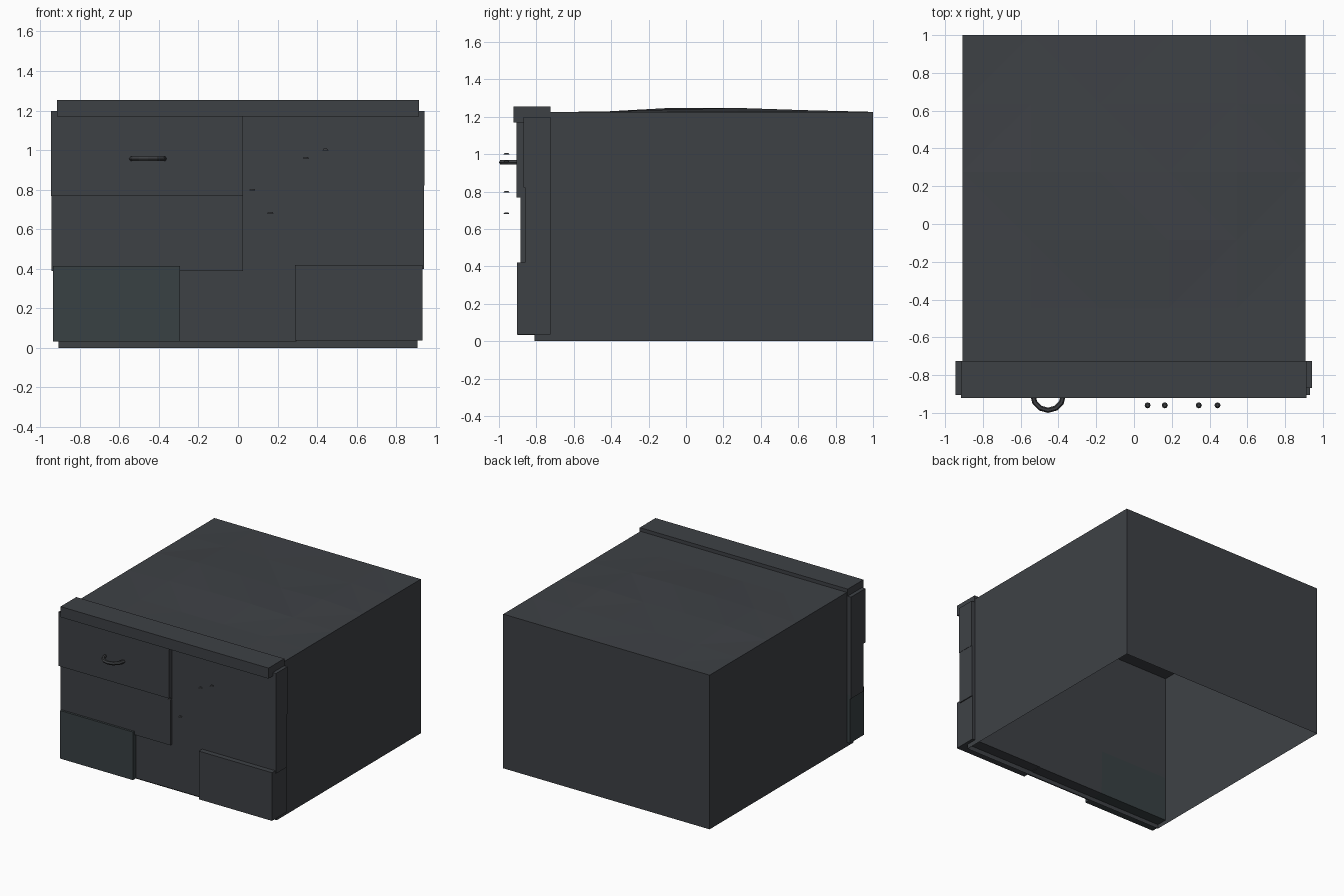
import bpy, bmesh, math
from mathutils import Vector, Matrix

if "Cube" in bpy.data.objects:
    bpy.data.objects.remove(bpy.data.objects["Cube"])


def material(name, rgb):
    m = bpy.data.materials.new(name)
    m.diffuse_color = (*rgb, 1)
    m.use_nodes = True
    m.node_tree.nodes["Principled BSDF"].inputs["Base Color"].default_value = m.diffuse_color
    return m


slate = material("slate_paint", (0.048, 0.053, 0.060))
teal = material("teal_slate_paint", (0.040, 0.052, 0.056))
iron = material("dark_iron", (0.045, 0.048, 0.052))


def finish(bm, name, mat):
    me = bpy.data.meshes.new(name)
    bm.to_mesh(me)
    bm.free()
    me.materials.append(mat)
    ob = bpy.data.objects.new(name, me)
    bpy.context.collection.objects.link(ob)
    return ob


def box(name, x, y, z, mat=slate):
    bm = bmesh.new()
    bmesh.ops.create_cube(bm, size=1)
    for v in bm.verts:
        v.co = Vector([(a + b) / 2 + c * (b - a) for (a, b), c in zip((x, y, z), v.co)])
    return finish(bm, name, mat)


# Cabinet shell: gently uneven top, walls pulled down from its rim, open underneath
bm = bmesh.new()
bmesh.ops.create_grid(bm, x_segments=5, y_segments=5, size=1)
row_height = [0, 0.001, 0.021, 0.021, 0.009, 0]
for v in bm.verts:
    i, j = round((v.co.x + 1) * 2.5), round((v.co.y + 1) * 2.5)
    bump = row_height[j] * (0 if i in (0, 5) else 1 if (i + j) % 3 else 0.6)
    v.co = Vector((v.co.x * 0.908, 0.095 + v.co.y * 0.905, 1.226 + bump))
rim = [e for e in bm.edges if e.is_boundary]
new = bmesh.ops.extrude_edge_only(bm, edges=rim)["geom"]
for v in new:
    if isinstance(v, bmesh.types.BMVert):
        v.co.z = 0
bmesh.ops.dissolve_limit(bm, angle_limit=0.001, verts=[v for v in bm.verts if v.co.z < 0.01],
                         edges=[e for e in bm.edges if min(v.co.z for v in e.verts) < 0.01])
bmesh.ops.triangulate(bm, faces=[f for f in bm.faces if abs(f.normal.z) > 0.5])
bmesh.ops.recalc_face_normals(bm, faces=bm.faces)
if max(bm.faces, key=lambda f: f.calc_center_median().z).normal.z < 0:
    bmesh.ops.reverse_faces(bm, faces=bm.faces)
finish(bm, "cabinet_shell", slate)

# Front top rail
BACK = -0.724
box("top_rail", (-0.916, 0.914), (-0.922, BACK), (1.17, 1.254))

# Drawer fronts, each with its own depth
fronts = [
    ("upper_left_drawer", (-0.945, 0.025), -0.905, (0.768, 1.198), slate),
    ("middle_left_drawer", (-0.943, 0.025), -0.885, (0.388, 0.770), slate),
    ("upper_right_drawer", (0.020, 0.942), -0.868, (0.822, 1.198), slate),
    ("middle_right_drawer", (0.020, 0.940), -0.862, (0.400, 0.824), slate),
    ("lower_left_drawer", (-0.935, -0.293), -0.902, (0.033, 0.415), teal),
    ("lower_middle_drawer", (-0.300, 0.295), -0.862, (0.033, 0.405), slate),
    ("lower_right_drawer", (0.288, 0.932), -0.904, (0.037, 0.420), slate),
]
for name, x, front, z, mat in fronts:
    box(name, x, (front, BACK), z, mat)

# Ring handle, half sunk in the upper left drawer
bpy.ops.mesh.primitive_torus_add(major_segments=12, minor_segments=6, major_radius=0.081,
                                 minor_radius=0.014, location=(-0.455, -0.905, 0.956))
handle = bpy.context.object
handle.name = "ring_handle"
handle.data.materials.append(iron)

# Small flat studs in front of the right drawers
for n, (x, z) in enumerate([(0.072, 0.800), (0.163, 0.684), (0.343, 0.962), (0.442, 1.003)]):
    bm = bmesh.new()
    bmesh.ops.create_cone(bm, cap_ends=True, segments=8, radius1=0.016, radius2=0.009, depth=0.008,
                          matrix=Matrix.Translation((x, -0.96, z)))
    finish(bm, f"stud_{n + 1}", iron)
